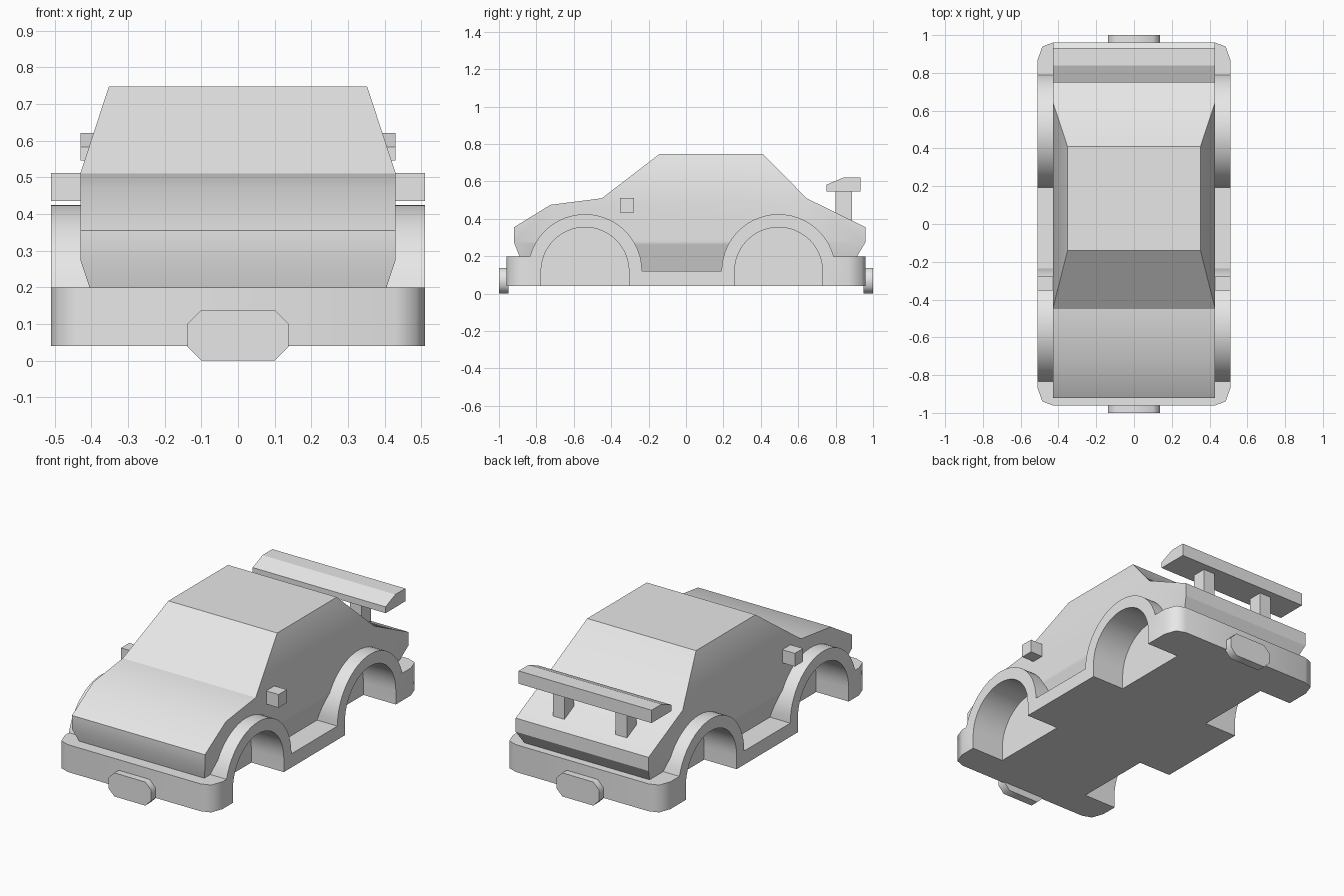
import bpy, bmesh, math

if "Cube" in bpy.data.objects:
    bpy.data.objects.remove(bpy.data.objects["Cube"])

paint = bpy.data.materials.new("light_grey")
paint.diffuse_color = (0.8, 0.8, 0.8, 1)
paint.use_nodes = True
paint.node_tree.nodes["Principled BSDF"].inputs["Base Color"].default_value = paint.diffuse_color


def make(name, verts, faces, angle=None):
    mesh = bpy.data.meshes.new(name)
    mesh.from_pydata(verts, [], faces)
    bm = bmesh.new()
    bm.from_mesh(mesh)
    bmesh.ops.recalc_face_normals(bm, faces=bm.faces)
    bm.to_mesh(mesh)
    bm.free()
    mesh.materials.append(paint)
    ob = bpy.data.objects.new(name, mesh)
    bpy.context.collection.objects.link(ob)
    return ob


def prism(name, outline, axis, lo, hi):
    """Extrude a 2D outline along x, y or z between lo and hi."""
    place = {"x": lambda a, b, d: (d, a, b),
             "y": lambda a, b, d: (a, d, b),
             "z": lambda a, b, d: (a, b, d)}[axis]
    n = len(outline)
    verts = [place(a, b, d) for d in (lo, hi) for a, b in outline]
    faces = [tuple(range(n)), tuple(range(n, 2 * n))]
    faces += [(i, (i + 1) % n, (i + 1) % n + n, i + n) for i in range(n)]
    return make(name, verts, faces)


def box(name, x0, x1, y0, y1, z0, z1):
    return prism(name, [(x0, y0), (x1, y0), (x1, y1), (x0, y1)], "z", z0, z1)


def boolean(ob, cutter, op):
    mod = ob.modifiers.new("cut", "BOOLEAN")
    mod.operation, mod.solver, mod.object = op, "EXACT", cutter
    bpy.context.view_layer.objects.active = ob
    bpy.ops.object.modifier_apply(modifier=mod.name)


def smooth(ob, degrees):
    bpy.ops.object.select_all(action="DESELECT")
    ob.select_set(True)
    bpy.context.view_layer.objects.active = ob
    bpy.ops.object.shade_smooth_by_angle(angle=math.radians(degrees))


def arc(cy, cz, r, start, end, steps):
    return [(cy + r * math.cos(math.radians(start + (end - start) * i / steps)),
             cz + r * math.sin(math.radians(start + (end - start) * i / steps)))
            for i in range(steps + 1)]


AXLES, HUB_Z, ARCH_R, WELL_R = (-0.54, 0.495), 0.12, 0.305, 0.235

# Body shell: side profile (y, z, half width), joined across the car
profile = [(-0.85, 0.10, 0.372), (-0.92, 0.275, 0.43), (-0.92, 0.355, 0.43),
           (-0.725, 0.475, 0.43), (-0.45, 0.51, 0.43), (-0.14, 0.748, 0.352),
           (0.41, 0.748, 0.352), (0.645, 0.51, 0.43), (0.96, 0.355, 0.43),
           (0.96, 0.275, 0.43), (0.855, 0.10, 0.372)]
n = len(profile)
verts = [(s * w, y, z) for s in (-1, 1) for y, z, w in profile]
faces = [(i, (i + 1) % n, (i + 1) % n + n, i + n) for i in range(n)]
for side in ((0, 1, 9, 10), (1, 2, 3, 4, 7, 8, 9), (4, 5, 6, 7)):
    faces += [side, tuple(i + n for i in side)]
body = make("body_shell", verts, faces)

# Lower skirt with bumpers and raised wheel arches
low = math.degrees(math.asin(0.08 / ARCH_R))
outline = [(-1.1, 0.04), (-1.1, 0.2)]
outline += arc(AXLES[0], HUB_Z, ARCH_R, 180 - low, 0, 24)
outline += arc(AXLES[1], HUB_Z, ARCH_R, 180, low, 24)
outline += [(1.1, 0.2), (1.1, 0.04)]
skirt = prism("lower_skirt", outline, "x", -0.6, 0.6)

# Rounded plan outline trims the skirt corners
corner = [(0.51, 0.87), (0.485, 0.94), (0.43, 0.96)]
half = corner + [(-x, y) for x, y in reversed(corner)]
plan = prism("plan_cutter", half + [(-x, -y) for x, y in half], "z", -0.2, 0.8)
boolean(skirt, plan, "INTERSECT")
cutters = [plan]

# Wheel wells cut out of the skirt and body
for cy in AXLES:
    shape = [(cy + WELL_R, -0.1)] + arc(cy, HUB_Z, WELL_R, 0, 180, 24) + [(cy - WELL_R, -0.1)]
    for lo, hi in ((0.3, 0.7), (-0.7, -0.3)):
        well = prism("well_cutter", shape, "x", lo, hi)
        boolean(skirt, well, "DIFFERENCE")
        boolean(body, well, "DIFFERENCE")
        cutters.append(well)
for c in cutters:
    bpy.data.objects.remove(c)
smooth(body, 30)
smooth(skirt, 52)

# Side mirrors and spoiler posts
for s, label in ((-1, "left"), (1, "right")):
    box(label + "_mirror", *sorted((s * 0.42, s * 0.51)), -0.353, -0.277, 0.435, 0.512)
    box(label + "_spoiler_post", *sorted((s * 0.165, s * 0.24)), 0.80, 0.888, 0.37, 0.55)

# Spoiler wing
prism("spoiler_wing", [(0.75, 0.545), (0.75, 0.582), (0.84, 0.62), (0.932, 0.62), (0.932, 0.545)],
      "x", -0.43, 0.43)

# Eight-sided mounts at the front and back
octagon = [(0.1, 0), (0.138, 0.038), (0.138, 0.1), (0.1, 0.138),
           (-0.1, 0.138), (-0.138, 0.1), (-0.138, 0.038), (-0.1, 0)]
for s, label in ((-1, "front"), (1, "back")):
    smooth(prism(label + "_mount", octagon, "y", *sorted((s * 0.95, s * 1.0))), 50)
